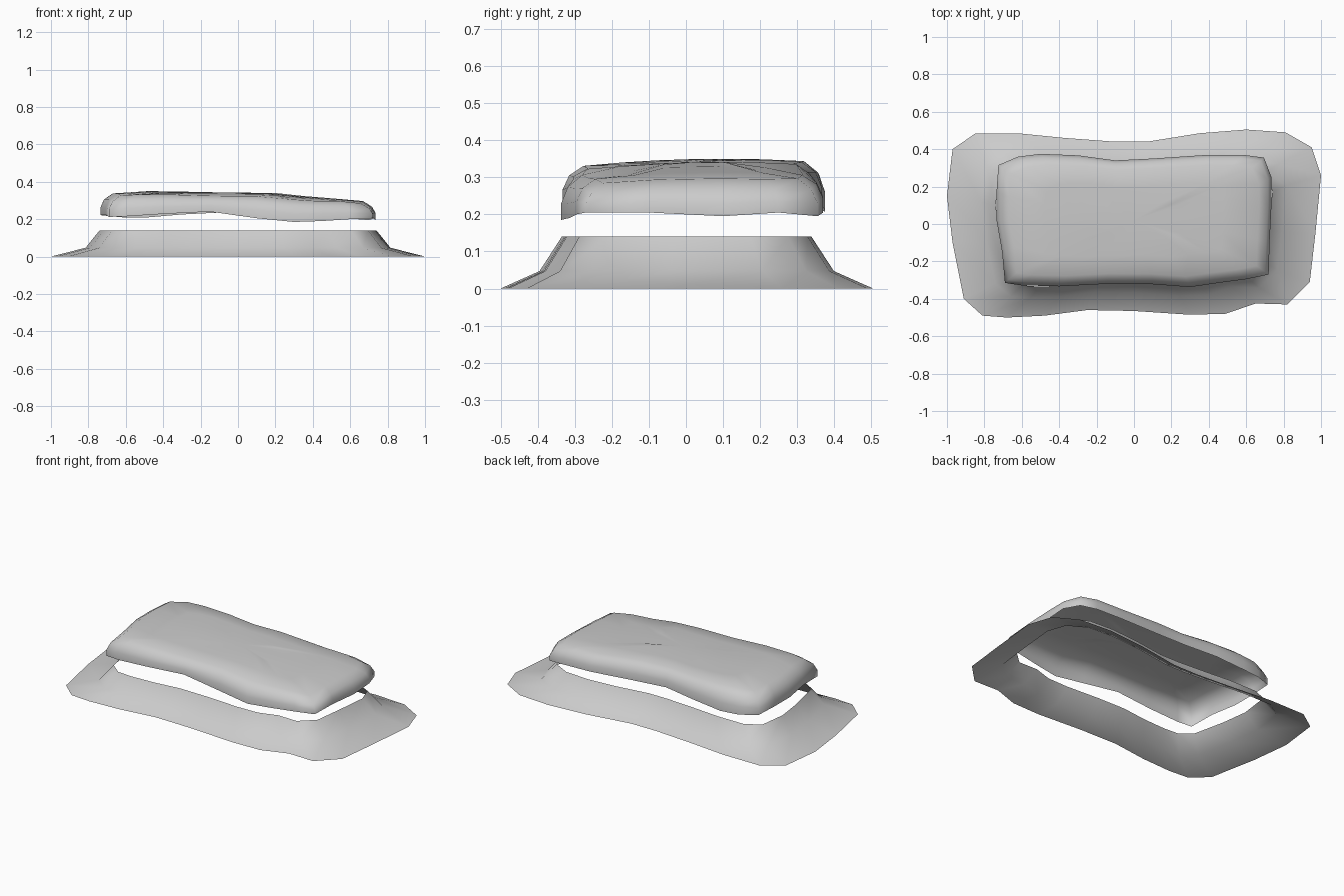
import bpy, bmesh, math

# Plan outline of the base skirt (x, y), clockwise from back left
SKIRT = [(-.97, .40), (-.85, .483), (-.60, .483), (-.37, .46), (-.10, .44), (.07, .44),
         (.35, .485), (.60, .505), (.81, .49), (.95, .41), (1.0, .26), (.97, -.05),
         (.94, -.31), (.82, -.43), (.65, -.425), (.49, -.48), (.30, -.485), (0, -.465),
         (-.25, -.46), (-.48, -.49), (-.68, -.50), (-.81, -.49), (-.91, -.40),
         (-.97, -.10), (-1.0, .15)]

# Outline of the slab with the height of its lower rim (x, y, z)
SLAB = [(-.725, .315, .22), (-.62, .36, .21), (-.50, .375, .208), (-.30, .367, .225),
        (-.10, .34, .235), (.10, .35, .225), (.40, .37, .21), (.58, .37, .205),
        (.695, .355, .195), (.735, .25, .205), (.735, .10, .195), (.725, -.10, .205),
        (.72, -.27, .205), (.60, -.295, .20), (.45, -.315, .19), (.30, -.337, .185),
        (.10, -.322, .205), (-.15, -.32, .24), (-.40, -.333, .228), (-.60, -.328, .215),
        (-.69, -.315, .212), (-.705, -.15, .222), (-.735, .02, .222), (-.735, .17, .222)]

# Height of the slab's upper surface along x
CREST = [(-.74, .325), (-.60, .35), (-.36, .35), (-.16, .343), (.20, .34),
         (.32, .317), (.58, .311), (.68, .295), (.74, .28)]


def crest(x, y):
    z = CREST[-1][1]
    for (x0, z0), (x1, z1) in zip(CREST, CREST[1:]):
        if x <= x1:
            t = max(0, (x - x0) / (x1 - x0))
            z = z0 + (z1 - z0) * t
            break
    k = (y - .10) / .42
    return z - .024 * k * k


def loft(name, rings, cap=None):
    bm = bmesh.new()
    loops = [[bm.verts.new(p) for p in ring] for ring in rings]
    n = len(loops[0])
    for a, b in zip(loops, loops[1:]):
        for i in range(n):
            j = (i + 1) % n
            bm.faces.new((a[j], a[i], b[i], b[j]))
    if cap:
        c = bm.verts.new(cap)
        for i in range(n):
            bm.faces.new((loops[-1][(i + 1) % n], loops[-1][i], c))
    for f in bm.faces:
        f.smooth = True
    mesh = bpy.data.meshes.new(name)
    bm.to_mesh(mesh)
    bm.free()
    ob = bpy.data.objects.new(name, mesh)
    bpy.context.collection.objects.link(ob)
    return ob


# Flared skirt, open at the top and bottom
loft("base_skirt", [[(x * sx, y * sy, z) for x, y in SKIRT]
                    for sx, sy, z in [(1, 1, 0), (.815, .79, .047), (.74, .67, .14)]])

# Floating pillow-edged slab, open underneath
rings = []
for sx, sy, f in [(1, 1, 0), (1, 1, .4), (.975, .95, .78), (.91, .84, 1),
                  (.65, .55, 1), (.35, .25, 1)]:
    ring = []
    for x, y, zb in SLAB:
        px, py = x * sx, .02 + (y - .02) * sy
        ring.append((px, py, zb + (crest(px, py) - zb) * f))
    rings.append(ring)
loft("top_slab", rings, (0, .02, crest(0, .02)))
